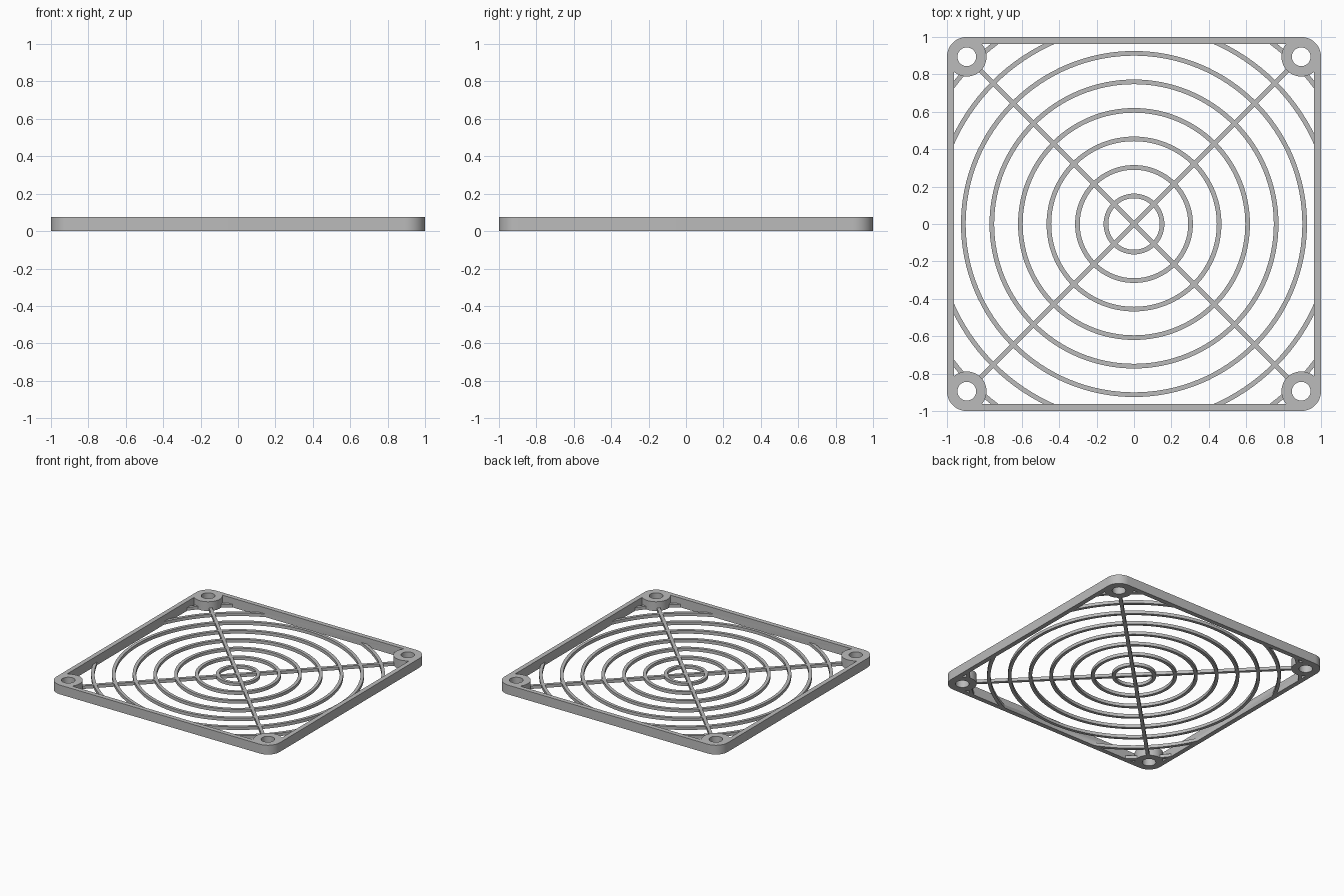
import bpy, bmesh, math

if "Cube" in bpy.data.objects:
    bpy.data.objects.remove(bpy.data.objects["Cube"])

H, GRILL_H = 0.075, 0.025       # frame height, grill bar height
BAR = 0.025                     # grill bar width
HOLE = 0.894                    # screw hole offset
R_BOSS, R_HOLE = 0.106, 0.05
INNER = 0.9625                  # inner face of the frame wall

grey = bpy.data.materials.new("grey plastic")
grey.diffuse_color = (0.5, 0.5, 0.5, 1)
grey.use_nodes = True
grey.node_tree.nodes["Principled BSDF"].inputs["Base Color"].default_value = grey.diffuse_color


def circle(r, n, cx=0, cy=0, a0=0.0, a1=2 * math.pi, closed=True):
    steps = n if closed else n - 1
    return [(cx + r * math.cos(a0 + (a1 - a0) * i / steps),
             cy + r * math.sin(a0 + (a1 - a0) * i / steps)) for i in range(n)]


def prism(name, outline, z0, z1):
    """Extrude a closed 2D outline between two heights."""
    bm = bmesh.new()
    face = bm.faces.new([bm.verts.new((x, y, z0)) for x, y in outline])
    top = bmesh.ops.extrude_face_region(bm, geom=[face])["geom"]
    for v in top:
        if isinstance(v, bmesh.types.BMVert):
            v.co.z = z1
    bmesh.ops.recalc_face_normals(bm, faces=bm.faces)
    return finish(name, bm)


def ring(name, r_out, r_in, z1, n=128):
    """Flat ring with square section."""
    bm = bmesh.new()
    loops = [[bm.verts.new((x, y, z)) for x, y in circle(r, n)]
             for r, z in ((r_out, 0), (r_out, z1), (r_in, z1), (r_in, 0))]
    for k in range(4):
        a, b = loops[k], loops[(k + 1) % 4]
        for i in range(n):
            j = (i + 1) % n
            bm.faces.new((a[i], a[j], b[j], b[i]))
    bmesh.ops.recalc_face_normals(bm, faces=bm.faces)
    return finish(name, bm)


def finish(name, bm):
    me = bpy.data.meshes.new(name)
    bm.to_mesh(me)
    bm.free()
    me.materials.append(grey)
    ob = bpy.data.objects.new(name, me)
    bpy.context.collection.objects.link(ob)
    return ob


def combine(ob, other, operation):
    """Apply a boolean and remove the tool object."""
    mod = ob.modifiers.new("bool", 'BOOLEAN')
    mod.operation, mod.object, mod.solver = operation, other, 'EXACT'
    dg = bpy.context.evaluated_depsgraph_get()
    me = bpy.data.meshes.new_from_object(ob.evaluated_get(dg))
    ob.modifiers.clear()
    ob.data = me
    bpy.data.objects.remove(other)


corners = [(HOLE, HOLE), (-HOLE, HOLE), (-HOLE, -HOLE), (HOLE, -HOLE)]

# outer frame: rounded square with a square opening
outline = []
for k, (cx, cy) in enumerate(corners):
    outline += circle(R_BOSS, 13, cx, cy, k * math.pi / 2, (k + 1) * math.pi / 2, False)
frame = prism("fan_guard", outline, 0, H)
opening = prism("opening", [(-INNER, -INNER), (INNER, -INNER), (INNER, INNER), (-INNER, INNER)], -0.1, 0.2)
combine(frame, opening, 'DIFFERENCE')

# corner bosses, a touch inside the rounded corner
for cx, cy in corners:
    combine(frame, prism("boss", circle(R_BOSS - 0.0005, 48, cx, cy), 0, H), 'UNION')

# concentric grill rings; the largest are trimmed to the frame
for k in range(8):
    r = 0.1625 + 0.1525 * k
    hoop = ring("grill_ring", r, r - BAR, GRILL_H)
    if r > INNER:
        s = INNER + 0.015
        trim = prism("trim", [(-s, -s), (s, -s), (s, s), (-s, s)], -0.1, 0.2)
        combine(hoop, trim, 'INTERSECT')
    combine(frame, hoop, 'UNION')

# diagonal spokes
for sign in (1, -1):
    d, w = HOLE, BAR / 2 / math.sqrt(2)
    bar = [(-d - w, sign * (-d + w)), (-d + w, sign * (-d - w)),
           (d + w, sign * (d - w)), (d - w, sign * (d + w))]
    combine(frame, prism("spoke", bar, 0, GRILL_H), 'UNION')

# screw holes
for cx, cy in corners:
    combine(frame, prism("screw_hole", circle(R_HOLE, 48, cx, cy), -0.1, 0.2), 'DIFFERENCE')

bpy.ops.object.select_all(action='DESELECT')
frame.select_set(True)
bpy.context.view_layer.objects.active = frame
bpy.ops.object.shade_smooth_by_angle(angle=math.radians(30))
